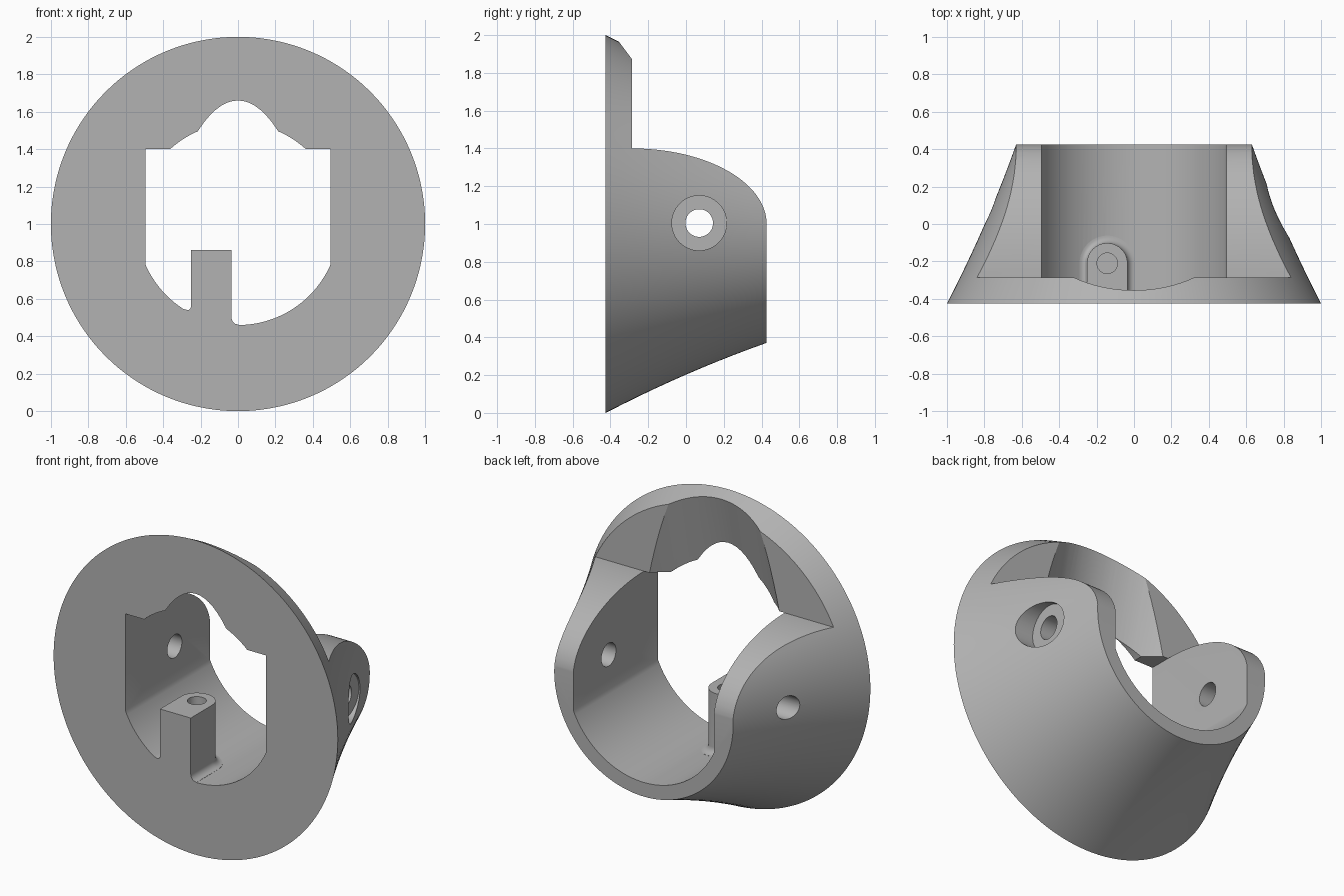
import bpy, bmesh
from math import sin, cos, pi, sqrt, asin, radians

cube = bpy.data.objects.get("Cube")
if cube:
    bpy.data.objects.remove(cube, do_unlink=True)

FRONT, BACK, AXIS_Z = -0.425, 0.425, 1.0
PLATE_BACK, LUG_TOP = -0.285, 1.4
BORE, FLAT = 0.54, 0.495

grey = bpy.data.materials.new("plain grey")
grey.use_nodes = True
grey.diffuse_color = (0.45, 0.45, 0.45, 1)
grey.node_tree.nodes["Principled BSDF"].inputs["Base Color"].default_value = grey.diffuse_color


def loft(name, rings):
    """Closed solid through a list of equal-length point rings."""
    bm = bmesh.new()
    rows = [[bm.verts.new(p) for p in ring] for ring in rings]
    n = len(rows[0])
    for a, b in zip(rows, rows[1:]):
        for i in range(n):
            j = (i + 1) % n
            bm.faces.new((a[i], a[j], b[j], b[i]))
    bm.faces.new(rows[0])
    bm.faces.new(rows[-1])
    bmesh.ops.recalc_face_normals(bm, faces=bm.faces)
    mesh = bpy.data.meshes.new(name)
    bm.to_mesh(mesh)
    bm.free()
    mesh.materials.append(grey)
    obj = bpy.data.objects.new(name, mesh)
    bpy.context.collection.objects.link(obj)
    return obj


def circle(r, n=64):
    return [(r * cos(2 * pi * i / n), r * sin(2 * pi * i / n)) for i in range(n)]


def arc(r, a0, a1, n):
    return [(r * cos(a0 + (a1 - a0) * i / n), r * sin(a0 + (a1 - a0) * i / n)) for i in range(n + 1)]


def combine(target, tool, operation):
    """Apply a boolean and discard the tool."""
    tool.hide_render = True
    mod = target.modifiers.new(operation, 'BOOLEAN')
    mod.operation, mod.solver, mod.object = operation, 'EXACT', tool
    bpy.context.view_layer.objects.active = target
    bpy.ops.object.modifier_apply(modifier=mod.name)
    bpy.data.objects.remove(tool, do_unlink=True)


# Flared outer shell, slightly concave from rim to back
rings = []
for k in range(11):
    t = k / 10
    r = 1 - 0.37 * t - 0.07 * t * (1 - t)
    rings.append([(x, FRONT + (BACK - FRONT) * t, AXIS_Z + z) for x, z in circle(r, 144)])
body = loft("flared_mount", rings)

# Remove everything above the curved lugs behind the front plate
lug = [(PLATE_BACK + 0.712 * sin(a), AXIS_Z + (LUG_TOP - AXIS_Z) * cos(a))
       for a in [pi / 2 * i / 32 for i in range(33)]]
lug += [(0.6, AXIS_Z), (0.6, 2.3), (PLATE_BACK, 2.3)]
combine(body, loft("lug_cutter", [[(x, y, z) for y, z in lug] for x in (-1.3, 1.3)]), 'DIFFERENCE')

# Bore: round floor and crown, flat sides with square shoulders
low = asin(sqrt(BORE ** 2 - FLAT ** 2) / BORE)
high = asin((LUG_TOP - AXIS_Z) / BORE)
outline = arc(BORE, pi + low, 2 * pi - low, 48)
outline += [(FLAT, LUG_TOP - AXIS_Z)] + arc(BORE, high, pi - high, 32) + [(-FLAT, LUG_TOP - AXIS_Z)]
combine(body, loft("bore_cutter", [[(x, y, AXIS_Z + z) for x, z in outline] for y in (-0.7, 0.7)]), 'DIFFERENCE')

# Leaning round scoop in the upper plate
scoop = []
for z in (LUG_TOP, 2.2):
    near = FRONT + 0.233 * (z - 1.66)
    scoop.append([(x, near + 0.62 + y, z) for x, y in circle(0.62, 128)])
combine(body, loft("scoop_cutter", scoop), 'DIFFERENCE')

# Cross pin hole, with a counterbore on the left side
for r, x0, x1 in ((0.073, -1.2, 1.2), (0.145, 0.70, 1.2)):
    pin = [[(x, 0.07 + y, 1.005 + z) for y, z in circle(r)] for x in (x0, x1)]
    combine(body, loft("pin_cutter", pin), 'DIFFERENCE')

# Round-backed post standing on the bore floor with a filleted foot
POST_X, POST_Y, POST_R, POST_TOP, FILLET = -0.143, -0.21, 0.108, 0.86, 0.04


def post_ring(offset, height=None):
    plan = [(POST_X + x, POST_Y + y) for x, y in arc(POST_R + offset, 0, pi, 32)]
    plan = [(plan[0][0], FRONT)] + plan + [(plan[-1][0], FRONT)]
    return [(x, y, height if height is not None else 0) for x, y in plan]


def on_floor(ring, rise):
    return [(x, y, AXIS_Z - sqrt(BORE ** 2 - x * x) + rise) for x, y, _ in ring]


rows = [on_floor(post_ring(FILLET), -0.04)]
for k in range(7):
    a = pi / 2 * k / 6
    rows.append(on_floor(post_ring(FILLET * (1 - sin(a))), FILLET * (1 - cos(a)) + 0.001))
rows.append(post_ring(0, POST_TOP))
post = loft("post", rows)
screw = [[(POST_X + x, POST_Y + y, z) for x, y in circle(0.055, 40)] for z in (0.56, 1.0)]
combine(post, loft("screw_cutter", screw), 'DIFFERENCE')
combine(body, post, 'UNION')

# Smooth curved walls, crisp edges
bpy.ops.object.select_all(action='DESELECT')
body.select_set(True)
bpy.context.view_layer.objects.active = body
bpy.ops.object.shade_smooth_by_angle(angle=radians(25))
